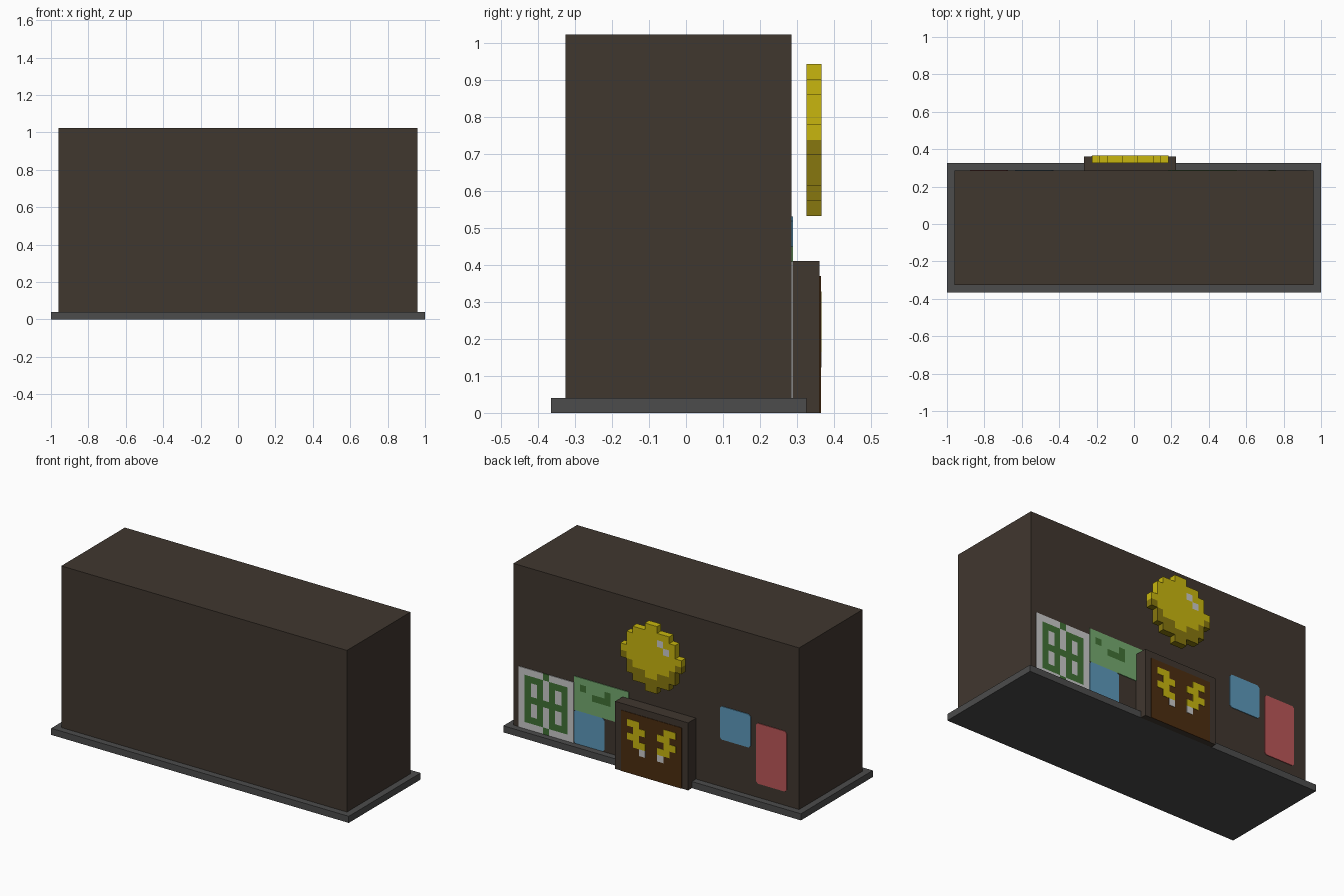
import bpy, bmesh

if "Cube" in bpy.data.objects:
    bpy.data.objects.remove(bpy.data.objects["Cube"])

P = 0.041          # size of one tile
WALL = 0.285       # y of the rear wall
PORCH = 0.361      # y of the porch face


def mat(name, r, g, b):
    m = bpy.data.materials.new(name)
    lin = [((c / 255 + 0.055) / 1.055) ** 2.4 if c > 10 else c / 255 / 12.92 for c in (r, g, b)]
    m.diffuse_color = (*lin, 1)
    m.use_nodes = True
    m.node_tree.nodes["Principled BSDF"].inputs["Base Color"].default_value = m.diffuse_color
    return m


wall = mat("dark_wall", 64, 55, 47)
stone = mat("grey_stone", 76, 76, 76)
gold = mat("gold", 200, 182, 15)
shade = mat("dark_gold", 135, 119, 14)
white = mat("off_white", 202, 202, 202)
blue = mat("blue", 93, 153, 187)
red = mat("red", 187, 87, 88)
mint = mat("light_green", 117, 170, 112)
green = mat("dark_green", 64, 113, 53)
brown = mat("brown", 76, 45, 16)
PALETTE = {"Y": gold, "D": shade, "W": white, "M": mint, "G": green}


def make(name, bm, mats):
    me = bpy.data.meshes.new(name)
    bm.to_mesh(me)
    bm.free()
    for m in mats:
        me.materials.append(m)
    ob = bpy.data.objects.new(name, me)
    bpy.context.collection.objects.link(ob)
    return ob


def slab(name, outline, y0, y1, m):
    """Extrude an x-z outline, counter-clockwise seen from the rear, along y."""
    bm = bmesh.new()
    f = [bm.verts.new((x, y1, z)) for x, z in outline]
    b = [bm.verts.new((x, y0, z)) for x, z in outline]
    n = len(outline)
    bm.faces.new(f)
    bm.faces.new(b[::-1])
    for i in range(n):
        j = (i + 1) % n
        bm.faces.new((f[i], b[i], b[j], f[j]))
    return make(name, bm, [m])


def box(name, x0, x1, y0, y1, z0, z1, m):
    return slab(name, [(x1, z1), (x1, z0), (x0, z0), (x0, z1)], y0, y1, m)


def poster(name, x0, x1, z0, z1, m, k=0.012):
    """Thin wall plate with clipped corners."""
    pts = [(x1 - k, z1), (x1, z1 - k), (x1, z0 + k), (x1 - k, z0),
           (x0 + k, z0), (x0, z0 + k), (x0, z1 - k), (x0 + k, z1)]
    return slab(name, pts, WALL, WALL + 0.004, m)


def tiles(name, rows, x, z, y0, y1):
    """Solid made of square tiles; letters pick colours, '.' is empty."""
    keys = sorted(set("".join(rows)) - {"."})
    cells = {(r, c): k for r, row in enumerate(rows) for c, k in enumerate(row) if k != "."}
    bm = bmesh.new()
    for (r, c), k in cells.items():
        corners = [(c, r), (c, r + 1), (c + 1, r + 1), (c + 1, r)]
        f = [(x - a * P, y1, z - b * P) for a, b in corners]
        b = [(p[0], y0, p[2]) for p in f]
        quads = [f, b[::-1]]
        neighbours = [(r, c - 1), (r + 1, c), (r, c + 1), (r - 1, c)]
        for i, nb in enumerate(neighbours):
            if nb not in cells:
                j = (i + 1) % 4
                quads.append([f[i], b[i], b[j], f[j]])
        for q in quads:
            bm.faces.new([bm.verts.new(p) for p in q]).material_index = keys.index(k)
    bmesh.ops.remove_doubles(bm, verts=bm.verts, dist=0.0005)
    return make(name, bm, [PALETTE[k] for k in keys])


# Main volumes
box("base_slab", -1, 1, -0.365, 0.325, 0, 0.04, stone)
box("building", -0.96, 0.96, -0.325, WALL, 0.04, 1.022, wall)
box("porch", -0.267, 0.224, WALL, PORCH, 0, 0.41, wall)

# Door and its ornaments
box("door", -0.226, 0.183, PORCH, PORCH + 0.003, 0, 0.369, brown)
ornament = ["YY.", ".YY", "YY.", ".YY", "..W"]
tiles("door_ornaments", [s + ".." + s[::-1] for s in ornament],
      0.224 - 2 * P, 0.41 - 2 * P, PORCH + 0.003, 0.366)

# Round coin with a shaded lower rim and two glints
widths = [2, 6, 8, 8, 10, 10, 8, 8, 6, 2]


def in_coin(r, c):
    return 0 <= r < 10 and abs(c - 4.5) < widths[r] / 2


def coin_key(r, c):
    if not in_coin(r, c):
        return "."
    if (r, c) in ((2, 6), (3, 7)):
        return "W"
    return "D" if r >= 5 and not in_coin(r + 2, c) else "Y"


tiles("coin", ["".join(coin_key(r, c) for c in range(10)) for r in range(10)],
      0.185, 0.942, 0.325, 0.366)

# Lattice board
lattice = ["WWWWGWWWW", "WGGGWGGGW", "WGWGWGWGW", "WGWGWGWGW", "WGGGGGGGW"]
tiles("lattice_board", lattice + lattice[-2::-1], 0.923, 0.409, WALL, WALL + 0.004)

# Green sign with darker marks
tiles("green_sign", ["MMMMMMMMM", "MGMMMGMMM", "MMMGGGMMM", "MMMMMMMMM", "MMMMMMMMM"],
      0.552, 0.449, WALL, WALL + 0.004)

# Plain posters
poster("blue_poster_low", 0.347, 0.552, 0.042, 0.244, blue)
poster("blue_poster_high", -0.635, -0.43, 0.328, 0.53, blue)
poster("red_poster", -0.878, -0.673, 0.125, 0.492, red)
